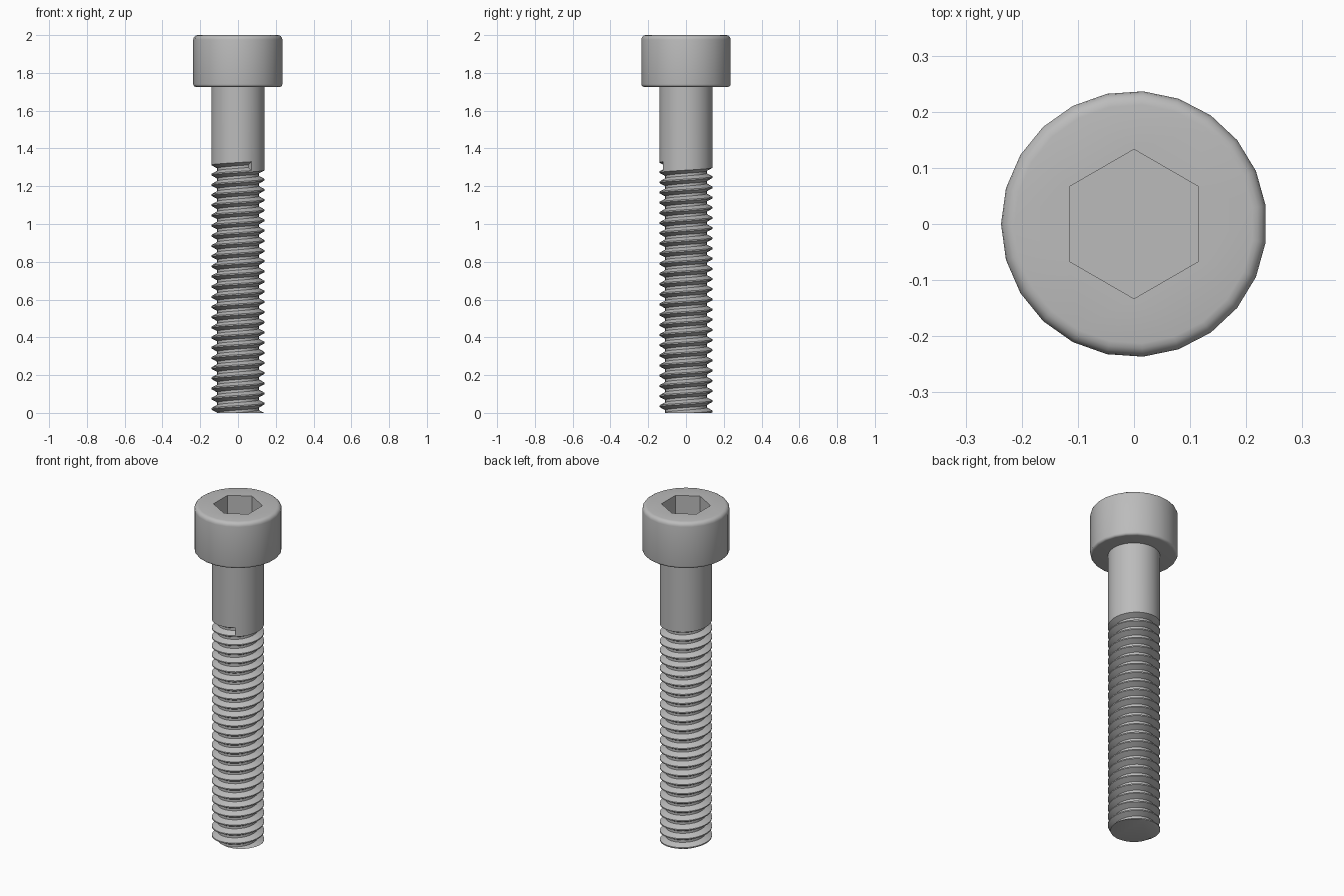
import bpy, bmesh
from math import sin, cos, pi, radians

if "Cube" in bpy.data.objects:
    bpy.data.objects.remove(bpy.data.objects["Cube"], do_unlink=True)

# Single plain metal colour
steel = bpy.data.materials.new("grey_steel")
steel.use_nodes = True
steel.diffuse_color = (0.5, 0.5, 0.5, 1)
steel.node_tree.nodes["Principled BSDF"].inputs["Base Color"].default_value = (0.5, 0.5, 0.5, 1)


def finish(bm, name):
    bmesh.ops.recalc_face_normals(bm, faces=bm.faces[:])
    for f in bm.faces:
        f.smooth = True
    mesh = bpy.data.meshes.new(name)
    bm.to_mesh(mesh)
    bm.free()
    mesh.materials.append(steel)
    mesh.set_sharp_from_angle(angle=radians(30))
    obj = bpy.data.objects.new(name, mesh)
    bpy.context.collection.objects.link(obj)


def ring(bm, radius, z, sides, start):
    return [bm.verts.new((radius * cos(start + 2 * pi * i / sides),
                          radius * sin(start + 2 * pi * i / sides), z)) for i in range(sides)]


def bridge(bm, a, b):
    n = len(a)
    for i in range(n):
        bm.faces.new((a[i], a[(i + 1) % n], b[(i + 1) % n], b[i]))


def loop_edges(bm, verts):
    edges = []
    for i, v in enumerate(verts):
        w = verts[(i + 1) % len(verts)]
        edges.append(bm.edges.get((v, w)) or bm.edges.new((v, w)))
    return edges


# Cap head: rounded cylinder with a hexagonal socket
HEAD_R, HEAD_LOW, HEAD_TOP, SIDES = 0.237, 1.726, 2.0, 23
bm = bmesh.new()
profile = []
for fillet, z, sign in ((0.014, HEAD_LOW, -1), (0.024, HEAD_TOP, 1)):
    arc = [(HEAD_R - fillet + fillet * cos(a * pi / 8),
            z - sign * fillet * (1 - sin(a * pi / 8))) for a in range(5)]
    profile += arc if sign > 0 else arc[::-1]
rings = [ring(bm, r, z, SIDES, pi) for r, z in profile]
for low, high in zip(rings, rings[1:]):
    bridge(bm, low, high)
bm.faces.new(rings[0])
rim = ring(bm, 0.133, HEAD_TOP, 6, pi / 2)
floor = ring(bm, 0.133, HEAD_TOP - 0.14, 6, pi / 2)
bmesh.ops.triangle_fill(bm, use_beauty=True, normal=(0, 0, 1),
                        edges=loop_edges(bm, rings[-1]) + loop_edges(bm, rim))
bridge(bm, rim, floor)
bm.faces.new(floor)
finish(bm, "socket_head")

# Shank and helical thread in one skin, the thread running out in a small step
MAJOR, ROOT, PITCH = 0.1415, 0.110, 0.0539
START_Z, START_ANGLE, TURNS, COLS = 1.276, -pi / 3, 26, 36
tooth = ((MAJOR, 0), (ROOT, 5 / 16), (ROOT, 9 / 16), (MAJOR, 7 / 8))
bm = bmesh.new()
top = ring(bm, MAJOR, HEAD_LOW + 0.02, COLS, START_ANGLE)
columns = []
for i in range(COLS):
    angle = START_ANGLE + 2 * pi * i / COLS
    columns.append([bm.verts.new((r * cos(angle), r * sin(angle),
                                  START_Z + PITCH * (i / COLS - turn - drop)))
                    for turn in range(TURNS) for r, drop in tooth])
# The closing column joins the first one a full pitch higher
step = [bm.verts.new((r * cos(START_ANGLE), r * sin(START_ANGLE),
                      START_Z + PITCH * (1 - drop))) for r, drop in tooth]
columns.append(step + columns[0][:-4])
for left, right in zip(columns, columns[1:]):
    for k in range(len(left) - 1):
        bm.faces.new((left[k], left[k + 1], right[k + 1], right[k]))
bm.faces.new(step)
for i in range(COLS):
    quad = [columns[i][0], columns[i + 1][0], top[(i + 1) % COLS], top[i]]
    if i == 0:
        quad += [step[0], step[3]]
    bm.faces.new(quad)
bm.faces.new(top)

# Flat cut end at the bottom
bmesh.ops.bisect_plane(bm, geom=bm.verts[:] + bm.edges[:] + bm.faces[:], dist=1e-6,
                       plane_co=(0, 0, 0), plane_no=(0, 0, 1), clear_inner=True)
cut = [e for e in bm.edges if e.is_boundary and all(abs(v.co.z) < 1e-4 for v in e.verts)]
bmesh.ops.edgeloop_fill(bm, edges=cut)
finish(bm, "threaded_shank")
